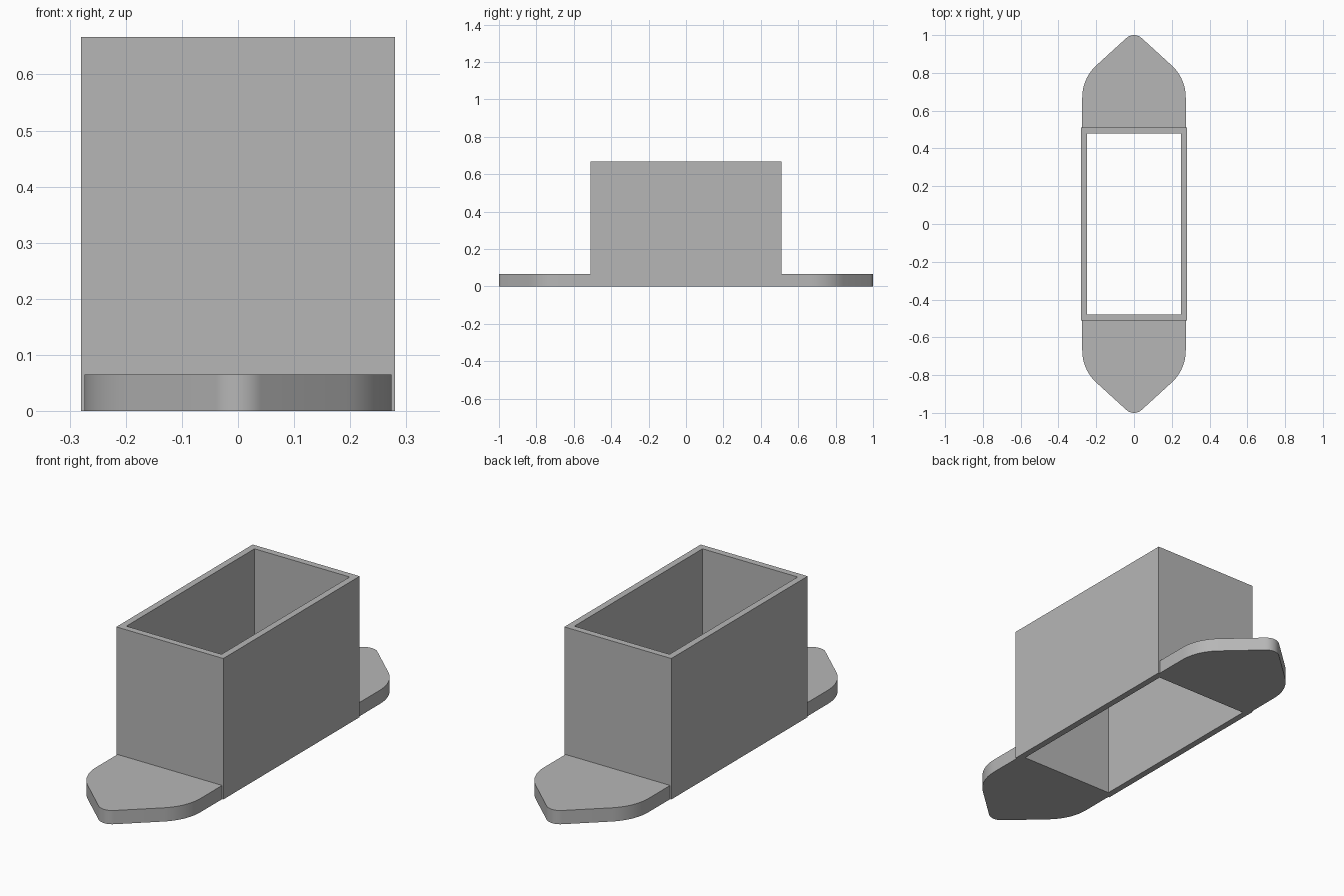
import bpy
import bmesh
from math import cos, sin, radians

cube = bpy.data.objects.get("Cube")
if cube:
    bpy.data.objects.remove(cube, do_unlink=True)

grey = bpy.data.materials.new("plain grey")
grey.use_nodes = True
colour = (0.47, 0.47, 0.47, 1)
grey.diffuse_color = colour
grey.node_tree.nodes["Principled BSDF"].inputs["Base Color"].default_value = colour


def make_object(name, bm):
    bmesh.ops.recalc_face_normals(bm, faces=bm.faces)
    mesh = bpy.data.meshes.new(name)
    bm.to_mesh(mesh)
    bm.free()
    mesh.materials.append(grey)
    obj = bpy.data.objects.new(name, mesh)
    bpy.context.collection.objects.link(obj)
    return obj


def rectangle(bm, half_x, half_y, z):
    corners = ((-1, -1), (1, -1), (1, 1), (-1, 1))
    return [bm.verts.new((sx * half_x, sy * half_y, z)) for sx, sy in corners]


def arc(cx, cy, radius, start, end, steps):
    angles = [radians(start + (end - start) * i / steps) for i in range(steps + 1)]
    return [(cx + radius * cos(a), cy + radius * sin(a)) for a in angles]


# Rectangular sleeve, open at the top and bottom
half_x, half_y, wall, height = 0.28, 0.51, 0.031, 0.667
bm = bmesh.new()
rings = [
    rectangle(bm, half_x, half_y, 0),
    rectangle(bm, half_x, half_y, height),
    rectangle(bm, half_x - wall, half_y - wall, height),
    rectangle(bm, half_x - wall, half_y - wall, 0),
]
for a, b in zip(rings, rings[1:] + rings[:1]):
    for i in range(4):
        j = (i + 1) % 4
        bm.faces.new((a[i], a[j], b[j], b[i]))
make_object("sleeve", bm)

# Pointed mounting tabs with rounded shoulders and tip
tab_half, tab_height = 0.274, 0.065
shoulder, tip, slope = 0.23, 0.06, 47.5
right_side = [(tab_half, half_y)]
right_side += arc(tab_half - shoulder, 0.67, shoulder, 0, slope, 12)
right_side += arc(0, 1 - tip, tip, slope, 90, 6)
outline = right_side + [(-x, y) for x, y in reversed(right_side[:-1])]

for name, side in (("front_tab", -1), ("back_tab", 1)):
    bm = bmesh.new()
    base = bm.faces.new([bm.verts.new((x, side * y, 0)) for x, y in outline])
    top = bmesh.ops.extrude_face_region(bm, geom=[base], use_keep_orig=True)
    raised = [v for v in top["geom"] if isinstance(v, bmesh.types.BMVert)]
    bmesh.ops.translate(bm, verts=raised, vec=(0, 0, tab_height))
    tab = make_object(name, bm)
    bpy.ops.object.select_all(action="DESELECT")
    tab.select_set(True)
    bpy.context.view_layer.objects.active = tab
    bpy.ops.object.shade_smooth_by_angle(angle=radians(30))
